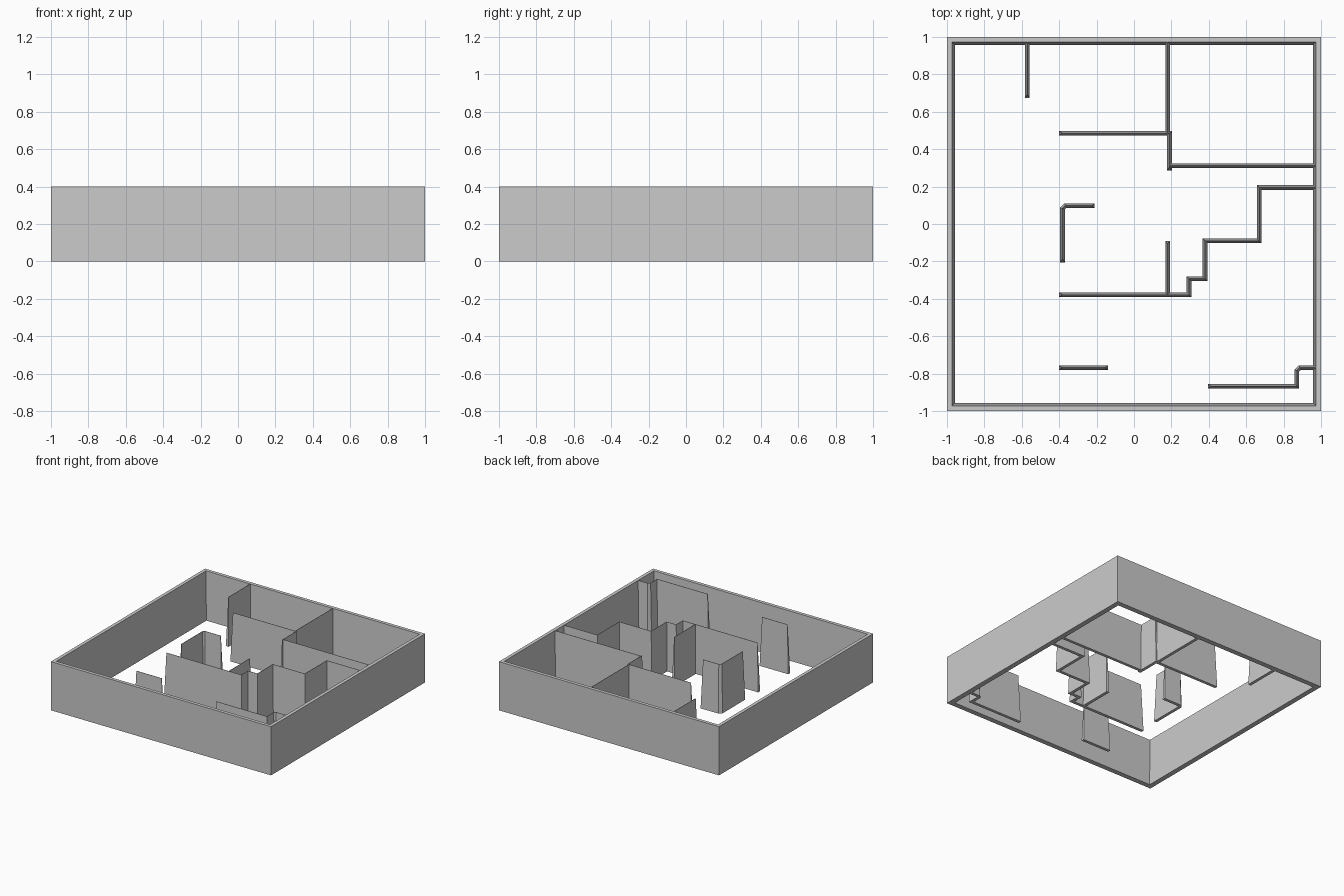
import bpy
import bmesh
from mathutils import Vector

cube = bpy.data.objects.get("Cube")
if cube:
    bpy.data.objects.remove(cube, do_unlink=True)

HEIGHT = 0.4
BASE_HALF, TOP_HALF = 0.0125, 0.0015   # partitions are drafted almost to a ridge
END_INSET = 0.015                      # slope of the free ends
JOIN = 0.98                            # partitions run into the outer wall here

grey = bpy.data.materials.new("plain_grey")
grey.use_nodes = True
colour = (0.6, 0.6, 0.6, 1)
grey.diffuse_color = colour
grey.node_tree.nodes["Principled BSDF"].inputs["Base Color"].default_value = colour


def add_object(name, bm):
    bmesh.ops.recalc_face_normals(bm, faces=bm.faces)
    mesh = bpy.data.meshes.new(name)
    bm.to_mesh(mesh)
    bm.free()
    mesh.materials.append(grey)
    obj = bpy.data.objects.new(name, mesh)
    bpy.context.collection.objects.link(obj)


def skin_rings(bm, rings, closed):
    """Bridge matching vertex rings in sequence."""
    n = len(rings)
    for i in range(n if closed else n - 1):
        a, b = rings[i], rings[(i + 1) % n]
        for k in range(len(a)):
            j = (k + 1) % len(a)
            bm.faces.new((a[k], a[j], b[j], b[k]))
    if not closed:
        bm.faces.new(rings[0])
        bm.faces.new(rings[-1])


def partition(name, points, open_start=True, open_end=True):
    """Drafted wall with mitred corners along a plan path."""
    pts = [Vector(p) for p in points]
    dirs = [(b - a).normalized() for a, b in zip(pts, pts[1:])]
    bm = bmesh.new()
    rings = []
    for i, p in enumerate(pts):
        d0, d1 = dirs[max(i - 1, 0)], dirs[min(i, len(dirs) - 1)]
        n0, n1 = Vector((-d0.y, d0.x)), Vector((-d1.y, d1.x))
        miter = (n0 + n1) / (1 + n0.dot(n1))
        top = p.copy()
        if i == 0 and open_start:
            top += d1 * END_INSET
        if i == len(pts) - 1 and open_end:
            top -= d0 * END_INSET
        plan = ((p + miter * BASE_HALF, 0), (top + miter * TOP_HALF, HEIGHT),
                (top - miter * TOP_HALF, HEIGHT), (p - miter * BASE_HALF, 0))
        rings.append([bm.verts.new((q.x, q.y, z)) for q, z in plan])
    skin_rings(bm, rings, False)
    add_object(name, bm)


# Square outer wall: upright outside, drafted inside
bm = bmesh.new()
section = ((1, 0), (1, HEIGHT), (0.972, HEIGHT), (0.958, 0))
rings = [[bm.verts.new((sx * r, sy * r, z)) for r, z in section]
         for sx, sy in ((-1, -1), (1, -1), (1, 1), (-1, 1))]
skin_rings(bm, rings, True)
add_object("outer_wall", bm)

# Partitions at the back
partition("back_stub_wall", [(-0.57, JOIN), (-0.57, 0.675)], open_start=False)
partition("back_divider_wall", [(0.18, JOIN), (0.18, 0.48)], False, False)
partition("back_cross_wall", [(-0.4, 0.485), (0.19, 0.485)], True, False)
partition("back_short_wall", [(0.19, 0.497), (0.19, 0.287)])
partition("back_room_wall", [(0.19, 0.312), (JOIN, 0.312)], False, False)

# Stepped partition through the middle, with its spur
partition("stepped_wall", [(JOIN, 0.195), (0.67, 0.195), (0.67, -0.09),
                           (0.38, -0.09), (0.38, -0.292), (0.294, -0.292),
                           (0.294, -0.378), (-0.4, -0.378)], open_start=False)
partition("spur_wall", [(0.18, -0.09), (0.18, -0.378)], open_end=False)

# Corner partition with a clipped corner
partition("corner_wall", [(-0.382, -0.205), (-0.382, 0.083),
                          (-0.367, 0.098), (-0.21, 0.098)])

# Partitions at the front
partition("front_free_wall", [(-0.4, -0.768), (-0.14, -0.768)])
partition("front_jog_wall", [(0.395, -0.868), (0.871, -0.868), (0.871, -0.783),
                             (0.886, -0.768), (JOIN, -0.768)], open_end=False)
